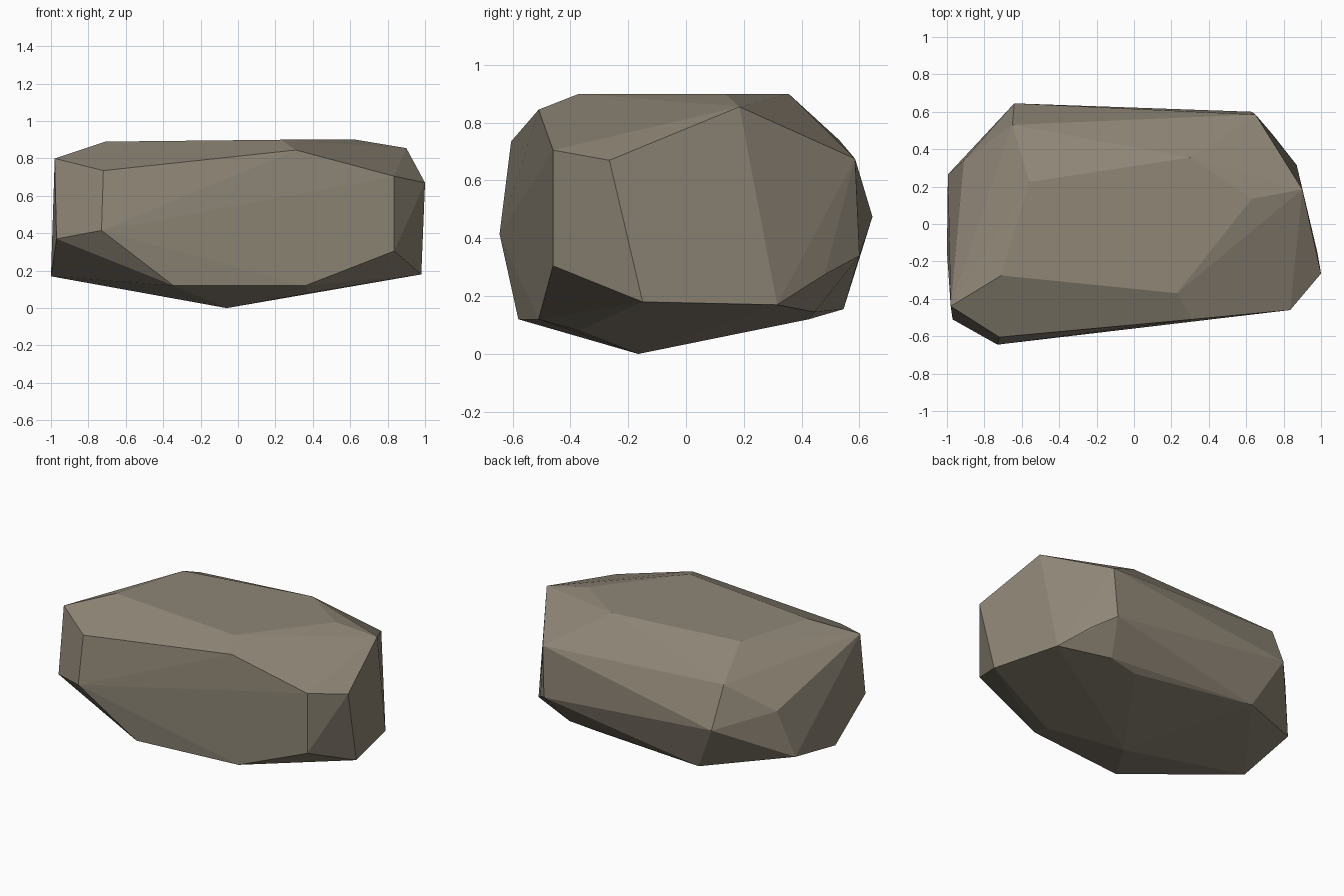
import bpy, bmesh

# Corner points of the boulder, grouped by side; the rock is their convex hull
top = [(0.23, -0.37, 0.90), (0.63, 0.135, 0.90), (0.30, 0.355, 0.90), (-0.71, -0.275, 0.89),
       (-0.56, 0.225, 0.89), (0.90, 0.185, 0.855)]
front = [(-0.72, -0.605, 0.735), (0.31, -0.51, 0.845), (0.835, -0.46, 0.705), (0.835, -0.46, 0.305),
         (0.36, -0.51, 0.12), (-0.345, -0.58, 0.12), (-0.73, -0.645, 0.415)]
right = [(1.0, -0.265, 0.67), (0.98, -0.15, 0.18), (0.87, 0.315, 0.17), (0.74, 0.48, 0.275)]
back = [(0.65, 0.585, 0.675), (0.63, 0.60, 0.34), (-0.64, 0.645, 0.475), (-0.65, 0.53, 0.74),
        (-0.475, 0.545, 0.155)]
left = [(-0.98, -0.44, 0.80), (-0.97, -0.51, 0.37), (-1.0, -0.15, 0.17), (-0.995, 0.265, 0.25),
        (-0.91, 0.34, 0.56)]
bottom = [(-0.06, -0.165, 0.0), (0.38, -0.37, 0.08), (0.62, -0.25, 0.135), (0.35, 0.425, 0.12),
          (0.55, 0.445, 0.145)]

bm = bmesh.new()
for p in top + front + right + back + left + bottom:
    bm.verts.new(p)
res = bmesh.ops.convex_hull(bm, input=bm.verts[:])
loose = [v for v in bm.verts if not v.link_faces]
bmesh.ops.delete(bm, geom=loose, context='VERTS')
bmesh.ops.recalc_face_normals(bm, faces=bm.faces[:])

# Merge nearly coplanar triangles into the large flat facets
bmesh.ops.dissolve_limit(bm, angle_limit=0.06, verts=bm.verts[:], edges=bm.edges[:])

mesh = bpy.data.meshes.new("boulder")
bm.to_mesh(mesh)
bm.free()

# Single stone colour, flat faces
stone = bpy.data.materials.new("warm grey stone")
stone.diffuse_color = (0.27, 0.235, 0.18, 1.0)
mesh.materials.append(stone)
boulder = bpy.data.objects.new("boulder", mesh)
bpy.context.collection.objects.link(boulder)
